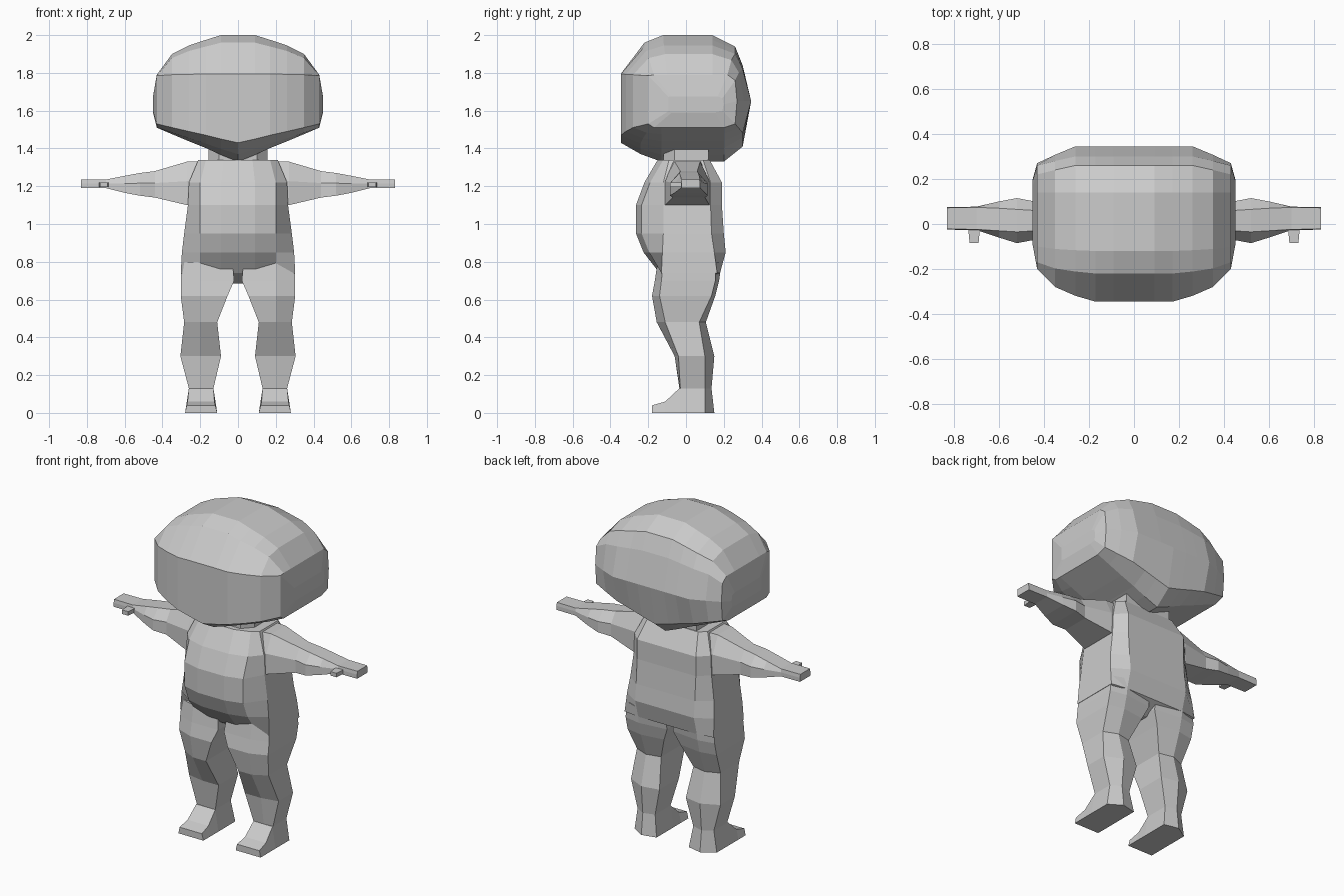
import bpy, bmesh

clay = bpy.data.materials.new("clay_grey")
clay.diffuse_color = (0.6, 0.6, 0.6, 1)


def loft(name, rings, mirror=False):
    """Skin a list of closed rings, cap both ends, optionally mirror across x."""
    bm = bmesh.new()
    loops = [[bm.verts.new(p) for p in r] for r in rings]
    n = len(loops[0])
    for a, b in zip(loops, loops[1:]):
        for i in range(n):
            j = (i + 1) % n
            bm.faces.new((a[i], a[j], b[j], b[i]))
    bm.faces.new(loops[0])
    bm.faces.new(loops[-1])
    bmesh.ops.recalc_face_normals(bm, faces=bm.faces)
    me = bpy.data.meshes.new(name)
    bm.to_mesh(me)
    bm.free()
    me.materials.append(clay)
    ob = bpy.data.objects.new(name, me)
    bpy.context.collection.objects.link(ob)
    if mirror:
        ob.modifiers.new("mirror", 'MIRROR')
    return ob


# Head: side profile blended from the middle (mid) to the cheek (end)
mid = [(-.345, 1.43), (-.345, 1.62), (-.345, 1.795), (-.22, 1.96), (-.12, 2), (.14, 2), (.26, 1.94),
       (.30, 1.84), (.345, 1.65), (.30, 1.41), (.20, 1.33), (-.13, 1.33), (-.24, 1.37)]
end = [(-.2, 1.53), (-.2, 1.63), (-.2, 1.785), (-.17, 1.79), (-.1, 1.79), (.14, 1.79), (.22, 1.79),
       (.26, 1.76), (.27, 1.65), (.26, 1.53), (.2, 1.51), (-.13, 1.51), (-.17, 1.51)]
# x, then blend weights for top, bottom, front and back
columns = [(0, 0, 0, 0, 0), (.09, 0, .2, 0, 0), (.17, .12, .4, 0, 0), (.26, .26, .6, .18, 0),
           (.35, .48, .81, .45, .5), (.43, 1, 1, 1, 1)]


def head_ring(x, top, bottom, front, back):
    ring = []
    for (y0, z0), (y1, z1) in zip(mid, end):
        wy = front if y0 < 0 else back
        wz = top if z0 > 1.6 else bottom
        ring.append((x, y0 + (y1 - y0) * wy, z0 + (z1 - z0) * wz))
    return ring


half = [head_ring(*c) for c in columns]
half.append([(.45, .05 + (y - .03) * .62, 1.63 + (z - 1.64) * .3) for y, z in end])  # cheek bulge
left = [[(-x, y, z) for x, y, z in r] for r in reversed(half[1:])]
loft("head", left + half)

# Neck
loft("neck", [[(-.155, -.06, z), (-.1, -.12, z), (.1, -.12, z), (.155, -.06, z), (.155, .12, z), (-.155, .12, z)]
              for z in (1.3, 1.44)])


# Torso: z, inner half width, outer half width, front, front side, back side, back
def torso_ring(z, xi, xo, yf, sf, sb, yb):
    right = [(xi * .45, yf, z), (xi, yf + .03, z), (xo, sf, z), (xo, sb, z), (xi, yb, z)]
    return right + [(-x, y, z) for x, y, z in reversed(right)]


loft("torso", [torso_ring(*r) for r in (
    (1.34, .17, .21, -.15, -.09, .09, .125),
    (1.22, .2, .26, -.22, -.12, .13, .19),
    (1.10, .2, .265, -.265, -.12, .13, .19),
    (.95, .2, .285, -.265, -.12, .135, .2),
    (.85, .2, .297, -.225, -.125, .15, .21),
    (.74, .2, .303, -.14, -.13, .165, .18),
    (.685, .05, .08, -.05, -.03, .06, .08))])

# Legs: z, inner x, outer x, front, front side, back side, back
loft("leg", [[(xi, yf, z), (.2, yf, z), (xo, sf, z), (xo, sb, z), (.2, yb, z), (xi, yb - .02, z)]
             for z, xi, xo, yf, sf, sb, yb in (
    (.80, .03, .298, -.15, -.12, .155, .19),
    (.70, .02, .303, -.165, -.13, .155, .175),
    (.62, .055, .303, -.18, -.14, .135, .155),
    (.48, .11, .285, -.155, -.11, .07, .105),
    (.30, .09, .305, -.06, -.04, .1, .15),
    (.13, .13, .26, -.035, -.03, .1, .135),
    (0, .11, .28, -.035, -.03, .1, .15))], mirror=True)

# Feet: y, top height, top inner x, top outer x
loft("foot", [[(.11, y, 0), (.28, y, 0), (xo, y, z), (xi, y, z)] for y, z, xi, xo in (
    (.03, .13, .13, .26), (-.035, .13, .13, .26), (-.11, .06, .125, .267), (-.18, .04, .12, .272))], mirror=True)

# Arms: x, bottom, top, front, back, narrowing of the upper edge
loft("arm", [[(x, f, b), (x, k, b), (x, k, b + (t - b) * .55), (x, k - n, t), (x, f + n, t),
              (x, f, b + (t - b) * .55)] for x, b, t, f, k, n in (
    (.19, 1.10, 1.33, -.11, .12, .04),
    (.27, 1.10, 1.33, -.11, .125, .05),
    (.44, 1.14, 1.28, -.07, .10, .04),
    (.52, 1.15, 1.27, -.085, .115, .05),
    (.60, 1.165, 1.255, -.06, .10, .03),
    (.70, 1.19, 1.235, -.027, .077, .003),
    (.83, 1.19, 1.235, -.025, .075, .003))], mirror=True)

# Thumbs
loft("thumb", [[(.71 - w, y, 1.195), (.71 + w, y, 1.195), (.71 + w, y, 1.22), (.71 - w, y, 1.22)]
               for y, w in ((-.01, .027), (-.085, .02))], mirror=True)
